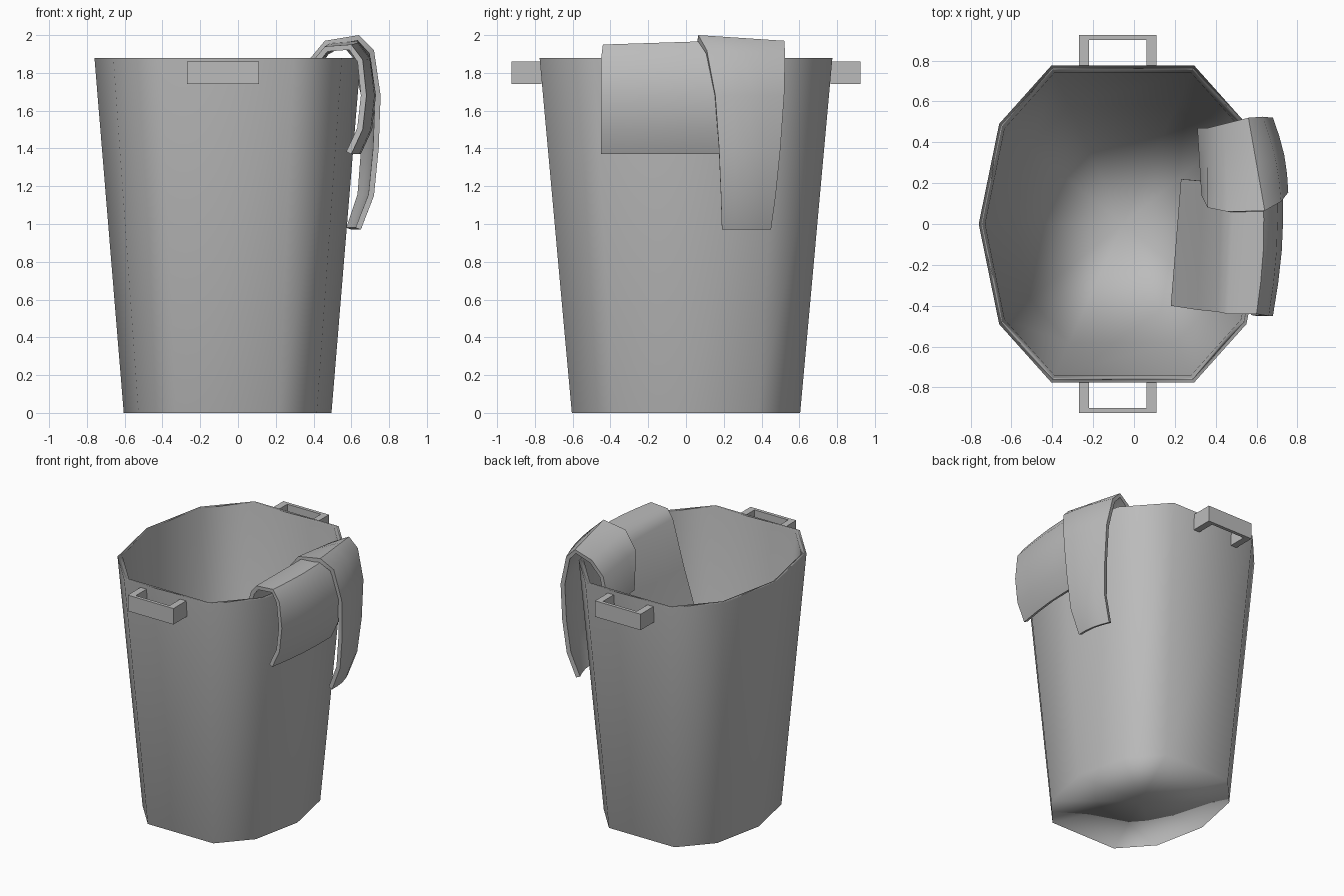
import bpy, bmesh, math

cube = bpy.data.objects.get("Cube")
if cube:
    bpy.data.objects.remove(cube, do_unlink=True)

grey = bpy.data.materials.new("plain_grey")
grey.use_nodes = True
COLOUR = (0.5, 0.5, 0.5, 1)
grey.diffuse_color = COLOUR
grey.node_tree.nodes["Principled BSDF"].inputs["Base Color"].default_value = COLOUR


def make_object(name, bm):
    mesh = bpy.data.meshes.new(name)
    bm.to_mesh(mesh)
    bm.free()
    mesh.materials.append(grey)
    obj = bpy.data.objects.new(name, mesh)
    bpy.context.collection.objects.link(obj)
    return obj


def activate(obj):
    bpy.ops.object.select_all(action="DESELECT")
    obj.select_set(True)
    bpy.context.view_layer.objects.active = obj


# Basket: ten-sided tapered bucket with a thin wall
CENTRE_X = -0.055
quarter = [(0.705, 0), (0.605, 0.49), (0.35, 0.775)]
half = quarter + [(-x, y) for x, y in reversed(quarter)]
outline = half + [(x, -y) for x, y in reversed(half[1:-1])]


def basket():
    bm = bmesh.new()
    # (scale, height) from outer base up over the rim to the inner floor
    levels = [(0.78, 0), (1, 1.88), (0.955, 1.88), (0.75, 0.03)]
    rings = [[bm.verts.new((CENTRE_X + x * s, y * s, z)) for x, y in outline]
             for s, z in levels]
    n = len(outline)
    for low, high in zip(rings, rings[1:]):
        for i in range(n):
            j = (i + 1) % n
            bm.faces.new((low[i], low[j], high[j], high[i]))
    # base and inner floor as fans
    for ring, z in ((rings[0], 0), (rings[-1], 0.03)):
        hub = bm.verts.new((CENTRE_X, 0, z))
        for i in range(n):
            bm.faces.new((hub, ring[i], ring[(i + 1) % n]))
    bmesh.ops.recalc_face_normals(bm, faces=bm.faces)
    for f in bm.faces:
        f.smooth = True
    obj = make_object("basket", bm)
    obj.modifiers.new("soft_normals", "WEIGHTED_NORMAL")


# Handles: U-shaped brackets on the front and back walls
def handle(name, side):
    bm = bmesh.new()
    left, right, out, root = -0.27, 0.11, 0.925, 0.765
    wall, grip = 0.05, 0.025
    shape = [(left, root), (left, out), (right, out), (right, root),
             (right - wall, root), (right - wall, out - grip),
             (left + wall, out - grip), (left + wall, root)]
    face = bm.faces.new([bm.verts.new((x, side * y, 1.74)) for x, y in shape])
    top = bmesh.ops.extrude_face_region(bm, geom=[face])["geom"]
    bmesh.ops.translate(bm, vec=(0, 0, 0.12),
                        verts=[v for v in top if isinstance(v, bmesh.types.BMVert)])
    bmesh.ops.recalc_face_normals(bm, faces=bm.faces)
    obj = make_object(name, bm)
    activate(obj)
    bpy.ops.object.shade_smooth_by_angle(angle=math.radians(30))


# Towels: sheets lofted between two edge paths, thickened inward
def towel(name, near, far, columns=4, bulge=0.018):
    bm = bmesh.new()
    rows = []
    for i, (a, b) in enumerate(zip(near, far)):
        row = []
        outer = i >= len(near) // 2
        for c in range(columns + 1):
            t = c / columns
            p = [u + (v - u) * t for u, v in zip(a, b)]
            if outer:
                p[0] += bulge * math.sin(math.pi * t)
            row.append(bm.verts.new(p))
        rows.append(row)
    for r, s in zip(rows, rows[1:]):
        for c in range(columns):
            bm.faces.new((r[c], s[c], s[c + 1], r[c + 1]))
    obj = make_object(name, bm)
    activate(obj)
    thick = obj.modifiers.new("thickness", "SOLIDIFY")
    thick.thickness = 0.03
    thick.offset = -1
    bpy.ops.object.modifier_apply(modifier=thick.name)
    bpy.ops.object.shade_smooth_by_angle(angle=math.radians(50))


basket()
handle("front_handle", -1)
handle("back_handle", 1)

towel("wide_towel",
      [(0.18, -0.40, 1.2), (0.31, -0.42, 1.55), (0.41, -0.43, 1.88),
       (0.46, -0.44, 1.94), (0.60, -0.44, 1.95), (0.66, -0.45, 1.87),
       (0.68, -0.45, 1.68), (0.66, -0.45, 1.5), (0.60, -0.45, 1.37)],
      [(0.23, 0.22, 1.2), (0.34, 0.21, 1.55), (0.43, 0.2, 1.88),
       (0.49, 0.2, 1.96), (0.63, 0.18, 1.97), (0.70, 0.18, 1.88),
       (0.73, 0.18, 1.68), (0.71, 0.18, 1.5), (0.65, 0.18, 1.37)])

towel("narrow_towel",
      [(0.33, 0.14, 1.58), (0.36, 0.08, 1.85), (0.46, 0.06, 1.97),
       (0.64, 0.065, 2), (0.72, 0.11, 1.92), (0.755, 0.155, 1.68),
       (0.745, 0.175, 1.4), (0.72, 0.185, 1.15), (0.65, 0.19, 0.97)],
      [(0.31, 0.47, 1.58), (0.36, 0.47, 1.8), (0.44, 0.49, 1.91),
       (0.56, 0.52, 1.97), (0.63, 0.525, 1.9), (0.68, 0.52, 1.68),
       (0.68, 0.50, 1.4), (0.66, 0.475, 1.15), (0.60, 0.45, 0.97)])
